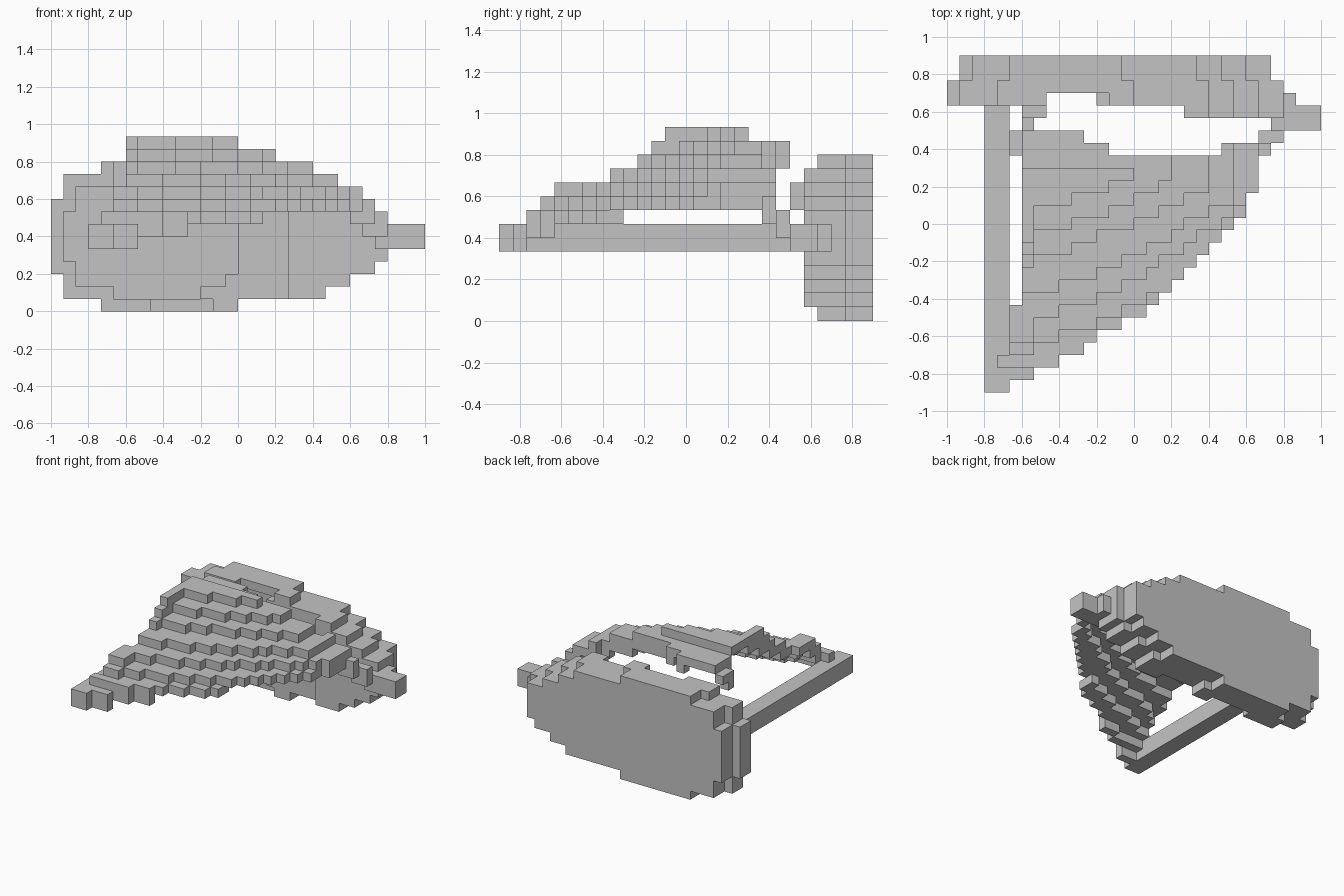
import bpy
import bmesh
from mathutils import Vector

if "Cube" in bpy.data.objects:
    bpy.data.objects.remove(bpy.data.objects["Cube"], do_unlink=True)

UNIT = 1 / 15
ORIGIN = Vector((-1, -0.9, 0))

grey = bpy.data.materials.new("plain_grey")
grey.use_nodes = True
grey.diffuse_color = (0.55, 0.55, 0.55, 1)
grey.node_tree.nodes["Principled BSDF"].inputs["Base Color"].default_value = (0.55, 0.55, 0.55, 1)


def block(x, y, z):
    """Cells of a box given by three (start, end) ranges."""
    return {(i, j, k) for i in range(*x) for j in range(*y) for k in range(*z)}


def build(name, cells):
    """Make one object from the outer faces of a set of unit cells."""
    bm = bmesh.new()
    for cell in cells:
        for axis in range(3):
            for side in (0, 1):
                near = list(cell)
                near[axis] += 2 * side - 1
                if tuple(near) in cells:
                    continue
                u, v = (axis + 1) % 3, (axis + 2) % 3
                corners = []
                for a, b in ((0, 0), (1, 0), (1, 1), (0, 1)):
                    p = Vector(cell)
                    p[axis] += side
                    p[u] += a
                    p[v] += b
                    corners.append(bm.verts.new(ORIGIN + p * UNIT))
                bm.faces.new(corners if side else corners[::-1])
    bmesh.ops.remove_doubles(bm, verts=bm.verts, dist=UNIT / 100)
    mesh = bpy.data.meshes.new(name)
    bm.to_mesh(mesh)
    bm.free()
    mesh.materials.append(grey)
    obj = bpy.data.objects.new(name, mesh)
    bpy.context.collection.objects.link(obj)
    return obj


# Back board: an oval slab, hollowed in front and thicker towards one side
ROWS = [(4, 15), (1, 22), (1, 24), (0, 26), (0, 27), (0, 27),
        (0, 27), (0, 27), (0, 25), (1, 23), (1, 21), (4, 15)]
# Hollow width per row, from the rim to the middle, mirrored upwards
HOLLOW = [(0, 0), (5, 12), (2, 14), (2, 15), (1, 15), (1, 15)]
board = set()
for k, (left, right) in enumerate(ROWS):
    hollow_left, hollow_right = HOLLOW[min(k, 11 - k)]
    for i in range(left, right):
        if hollow_left <= i < hollow_right:
            front = 25
        elif i >= 19:
            front = 22
        elif k in (0, 11) and 8 <= i < 13:
            front = 24
        else:
            front = 23
        inner = left < i < right - 1
        board |= block((i, i + 1), (front, 27 if inner else 25), (k, k + 1))
build("back_board", board)

# Side beam and the peg at the opposite corner
build("side_beam", block((3, 5), (0, 24), (5, 7)) | block((4, 5), (2, 3), (7, 8)))
build("corner_peg", block((28, 30), (21, 23), (5, 7)) | block((27, 28), (21, 24), (5, 7)))

# Canopy: a thin stepped sheet with a diagonal front edge
EDGE = [1, 1, 2, 2, 3, 3, 4, 5, 5, 6, 6, 7, 8, 9, 10, 11, 12, 13, 14, 16]
# Each level: height, front at the left rim, front beside it, end column, end front
LEVELS = [(13, 12, 15, 16, 18), (12, 11, 13, 18, 17), (11, 10, 11, 21, 17),
          (10, 8, 8, 23, 16), (9, 4, 6, 25, 16), (8, 3, 4, 25, 13), (7, 2, 2, 25, 11)]


def height(i, j):
    for k, rim, start, column, end in LEVELS:
        t = max(0, i - 7) / (column - 7)
        line = rim if i < 7 else start + (end - start) * t ** 1.3
        if i < column and j >= round(line) and not (k == 13 and j >= 18):
            return min(k, 11) if i < 6 else k
    return 6


tops = {}
for i, edge in enumerate(EDGE, 5):
    if i < 11:
        back = 21
    elif i < 13 or i >= 22:
        back = 20
    else:
        back = 19
    for j in range(edge, back):
        if i > 5 or j < 7 or j >= 19:
            tops[i, j] = height(i, j)

# Each column reaches down to its lower neighbours, so the steps join
canopy = set()
for (i, j), top in tops.items():
    lower = [tops.get(side, top - 1) for side in ((i, j - 1), (i + 1, j))]
    if j == 18 or i == 24 and j > 16:
        lower = [top - 1]
    floor = 8 if i >= 17 or j >= 9 else 7 if i > 10 else 5
    bottom = min(top, max(floor, min(lower)))
    canopy |= block((i, i + 1), (j, j + 1), (bottom, top + 1))
build("canopy", canopy)

# Small links joining the canopy to the board and the peg
build("board_link", block((6, 7), (21, 22), (8, 10)) | block((6, 8), (22, 24), (8, 11)))
build("peg_link", block((24, 26), (19, 20), (7, 9)) | block((25, 27), (20, 21), (6, 8))
      | block((26, 27), (21, 22), (5, 7)))
